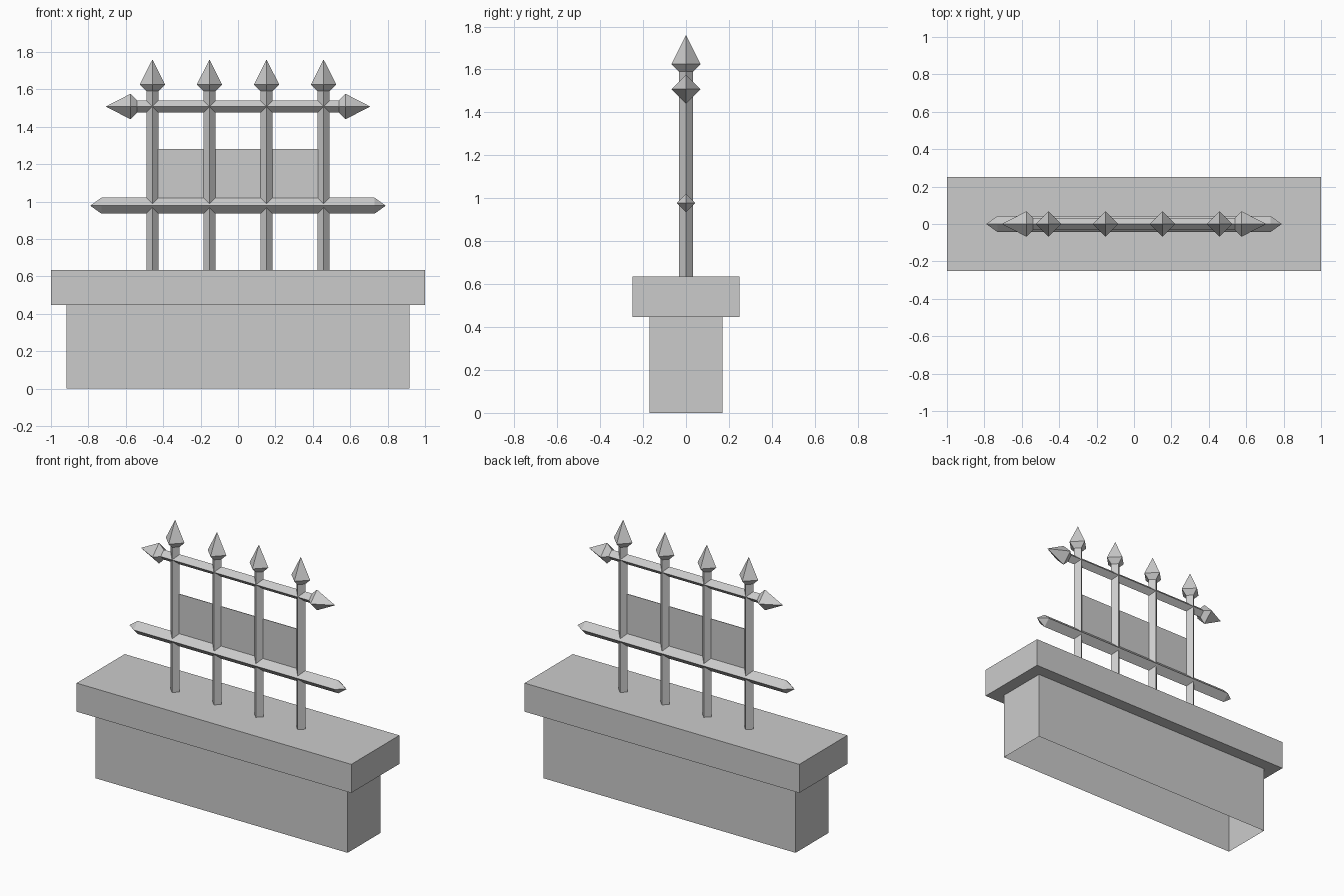
import bpy
import bmesh
from math import cos, sin, pi
from mathutils import Matrix

cube = bpy.data.objects.get("Cube")
if cube:
    bpy.data.objects.remove(cube, do_unlink=True)

# Single plain grey for stone and iron
grey = bpy.data.materials.new("plain_grey")
grey.use_nodes = True
colour = (0.6, 0.6, 0.6, 1)
grey.diffuse_color = colour
grey.node_tree.nodes["Principled BSDF"].inputs["Base Color"].default_value = colour


def finish(name, bm, outward=True):
    if outward:
        bmesh.ops.recalc_face_normals(bm, faces=bm.faces)
    mesh = bpy.data.meshes.new(name)
    bm.to_mesh(mesh)
    bm.free()
    mesh.materials.append(grey)
    obj = bpy.data.objects.new(name, mesh)
    bpy.context.collection.objects.link(obj)
    return obj


def block(name, half_x, half_y, z0, z1, open_bottom=False):
    bm = bmesh.new()
    bmesh.ops.create_cube(bm, size=1)
    for v in bm.verts:
        v.co.x *= 2 * half_x
        v.co.y *= 2 * half_y
        v.co.z = z0 if v.co.z < 0 else z1
    if open_bottom:
        base = [f for f in bm.faces if f.normal.z < -0.5]
        bmesh.ops.delete(bm, geom=base, context="FACES_ONLY")
    return finish(name, bm, not open_bottom)


def diamond_bar(name, profile, centre=(0, 0, 0), along_x=False):
    """Four-sided bar from (position, radius) pairs; radius 0 makes a point."""
    bm = bmesh.new()
    rings = []
    for pos, r in profile:
        if r == 0:
            rings.append([bm.verts.new((0, 0, pos))] * 4)
        else:
            rings.append([bm.verts.new((r * cos(k * pi / 2), r * sin(k * pi / 2), pos))
                          for k in range(4)])
    for a, b in zip(rings, rings[1:]):
        for k in range(4):
            n = (k + 1) % 4
            corners = list(dict.fromkeys((a[k], a[n], b[n], b[k])))
            bm.faces.new(corners)
    if profile[0][1] > 0:
        bm.faces.new(rings[0][::-1])
    if along_x:
        bmesh.ops.rotate(bm, verts=bm.verts, matrix=Matrix.Rotation(pi / 2, 3, "Y"))
    bmesh.ops.translate(bm, verts=bm.verts, vec=centre)
    return finish(name, bm)


def mirrored(half):
    return [(-p, r) for p, r in reversed(half)] + half


# Stone wall, hollow underneath, with an overhanging cap
block("wall_base", 0.917, 0.17, 0, 0.447, open_bottom=True)
block("wall_cap", 1.0, 0.25, 0.447, 0.635)

# Upright bars with spear heads
bar = 0.033
for i in range(4):
    x = (i - 1.5) * 0.305
    diamond_bar(f"upright_bar_{i + 1}",
                [(0.635, bar), (1.59, bar), (1.625, 0.068), (1.76, 0)], (x, 0, 0))

# Horizontal rails
diamond_bar("upper_rail", mirrored([(0.54, bar), (0.575, 0.068), (0.707, 0)]),
            (0, 0, 1.508), along_x=True)
diamond_bar("lower_rail", mirrored([(0.73, 0.043), (0.79, 0)]),
            (0, 0, 0.978), along_x=True)

# Thin sheet behind the bars
block("sheet_panel", 0.457, 0.002, 0.978, 1.28)
